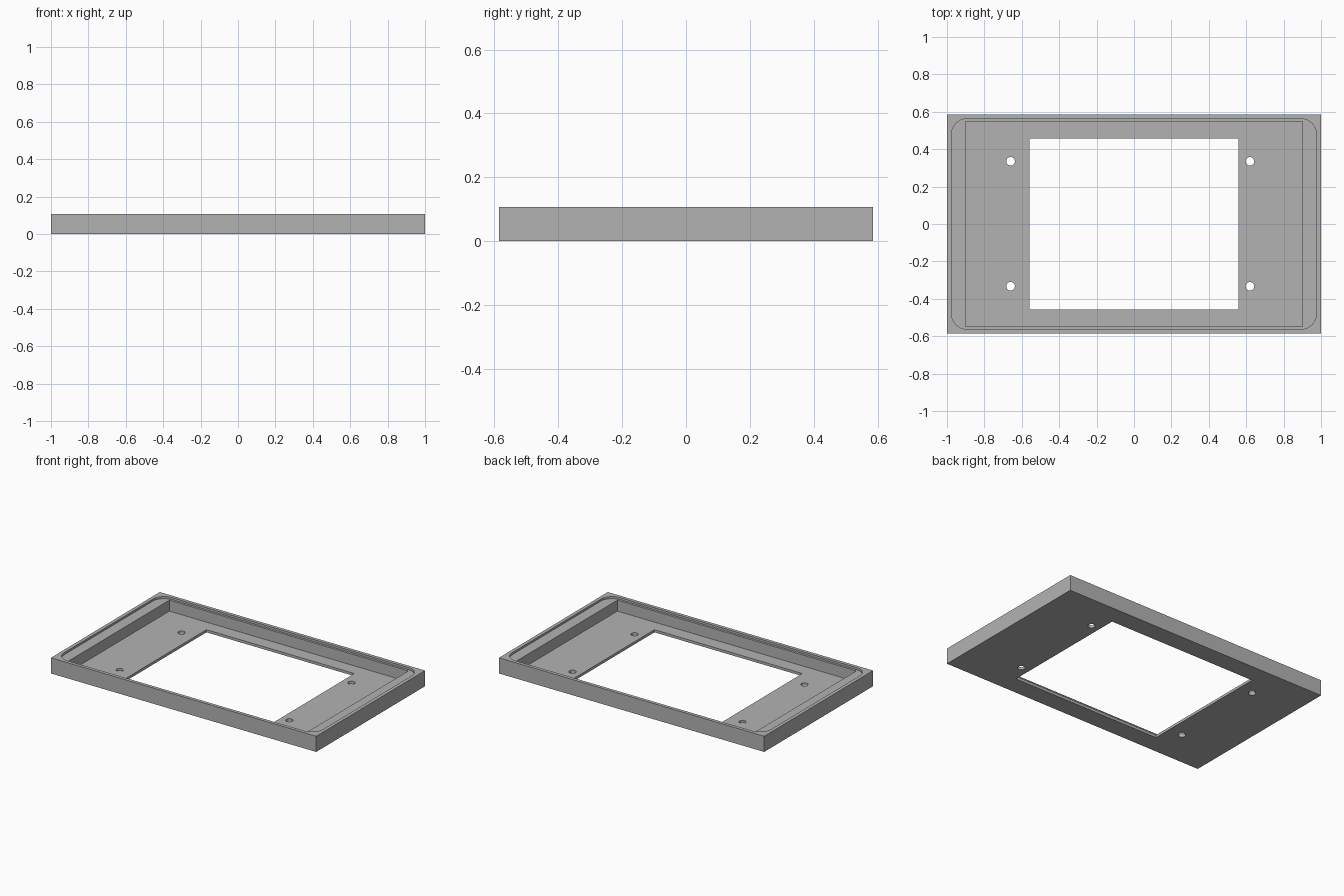
import bpy
import math

HEIGHT = 0.107
FLOOR = 0.018
LEDGE = 0.093
ABOVE = 0.2
BELOW = -0.1

if "Cube" in bpy.data.objects:
    bpy.data.objects.remove(bpy.data.objects["Cube"], do_unlink=True)

grey = bpy.data.materials.new("plain grey")
grey.use_nodes = True
colour = (0.45, 0.45, 0.45, 1)
grey.diffuse_color = colour
grey.node_tree.nodes["Principled BSDF"].inputs["Base Color"].default_value = colour


def block(name, half_x, half_y, bottom, top, radius=0, steps=10):
    """Upright block with optionally rounded corners."""
    outline = []
    for i, (sx, sy) in enumerate([(1, 1), (-1, 1), (-1, -1), (1, -1)]):
        for k in range(steps + 1 if radius else 1):
            a = (i + k / steps) * math.pi / 2
            dx, dy = (math.cos(a), math.sin(a)) if radius else (0, 0)
            outline.append((sx * (half_x - radius) + radius * dx,
                            sy * (half_y - radius) + radius * dy))
    n = len(outline)
    verts = [(x, y, z) for z in (bottom, top) for x, y in outline]
    faces = [list(reversed(range(n))), list(range(n, 2 * n))]
    faces += [(i, (i + 1) % n, n + (i + 1) % n, n + i) for i in range(n)]
    mesh = bpy.data.meshes.new(name)
    mesh.from_pydata(verts, [], faces)
    mesh.materials.append(grey)
    ob = bpy.data.objects.new(name, mesh)
    bpy.context.collection.objects.link(ob)
    return ob


# Outer tray
tray = block("bezel_tray", 1, 0.586, 0, HEIGHT)

# Rounded ledge recess, deep pocket and window opening
cutters = [
    block("ledge_cutter", 0.976, 0.563, LEDGE, ABOVE, radius=0.085),
    block("pocket_cutter", 0.901, 0.548, FLOOR, ABOVE),
    block("window_cutter", 0.558, 0.457, BELOW, ABOVE),
]

# Four screw holes
for x in (-0.66, 0.62):
    for y in (-0.333, 0.335):
        hole = block("screw_hole_cutter", 0.023, 0.023, BELOW, ABOVE, radius=0.023, steps=8)
        hole.location = (x, y, 0)
        # merge the coincident points between the quarter arcs
        hole.data.validate()
        bpy.context.view_layer.objects.active = hole
        weld = hole.modifiers.new("weld", 'WELD')
        weld.merge_threshold = 0.0005
        cutters.append(hole)

bpy.context.view_layer.update()
for cutter in cutters:
    cut = tray.modifiers.new(cutter.name, 'BOOLEAN')
    cut.operation = 'DIFFERENCE'
    cut.solver = 'EXACT'
    cut.object = cutter
    cutter.hide_render = True

# Apply the cuts and discard the cutters
bpy.ops.object.select_all(action='DESELECT')
tray.select_set(True)
bpy.context.view_layer.objects.active = tray
for name in [m.name for m in tray.modifiers]:
    bpy.ops.object.modifier_apply(modifier=name)
for cutter in cutters:
    bpy.data.objects.remove(cutter, do_unlink=True)

bpy.ops.object.shade_smooth_by_angle(angle=math.radians(30))
